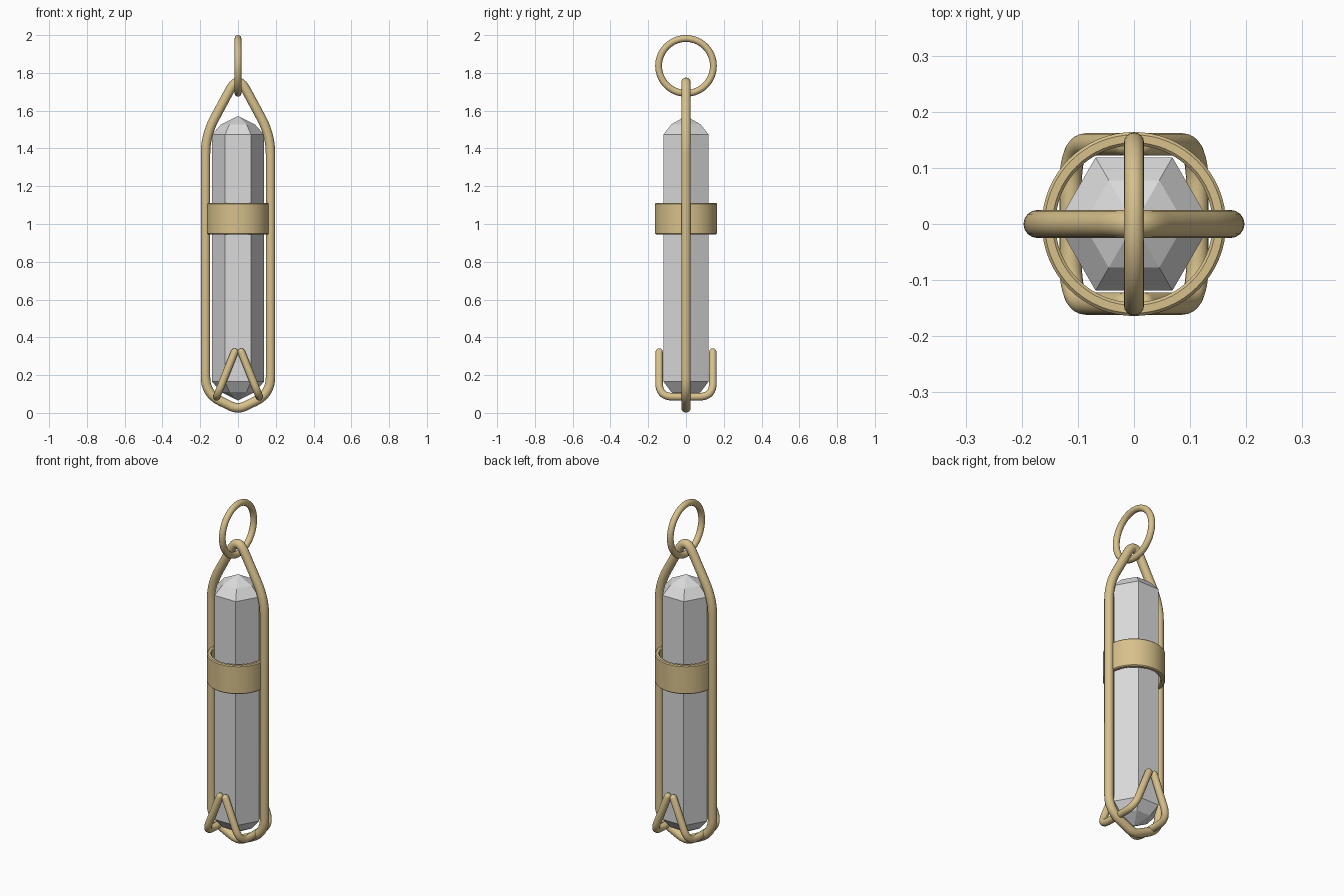
import bpy, bmesh, math
from mathutils import Vector

cube = bpy.data.objects.get("Cube")
if cube:
    bpy.data.objects.remove(cube, do_unlink=True)


def material(name, color):
    mat = bpy.data.materials.new(name)
    mat.use_nodes = True
    mat.diffuse_color = color
    mat.node_tree.nodes["Principled BSDF"].inputs["Base Color"].default_value = color
    return mat


gold = material("pale gold", (0.68, 0.53, 0.26, 1))
grey = material("crystal grey", (0.70, 0.70, 0.70, 1))


def finish(bm, name, mat, smooth=True):
    bmesh.ops.recalc_face_normals(bm, faces=bm.faces)
    mesh = bpy.data.meshes.new(name)
    bm.to_mesh(mesh)
    bm.free()
    mesh.materials.append(mat)
    obj = bpy.data.objects.new(name, mesh)
    bpy.context.collection.objects.link(obj)
    if smooth:
        bpy.ops.object.select_all(action='DESELECT')
        obj.select_set(True)
        bpy.context.view_layer.objects.active = obj
        bpy.ops.object.shade_smooth_by_angle(angle=math.radians(40))
    return obj


def lathe(name, profile, sides, mat, closed=False, smooth=True):
    """Revolve (radius, z) points about z; a zero radius makes a tip."""
    bm = bmesh.new()
    pts = [Vector((r, 0, z)) for r, z in profile]
    verts = [bm.verts.new(p) for p in pts]
    edges = [bm.edges.new(pair) for pair in zip(verts, verts[1:])]
    if closed:
        edges.append(bm.edges.new((verts[-1], verts[0])))
    bmesh.ops.spin(bm, geom=verts + edges, cent=(0, 0, 0), axis=(0, 0, 1),
                   angle=math.tau, steps=sides, use_duplicate=False)
    bmesh.ops.remove_doubles(bm, verts=bm.verts, dist=0.0005)
    return finish(bm, name, mat, smooth)


def rounded(corners, steps=10):
    """Open path whose inner corners (point, cut length) are rounded."""
    path = [Vector(corners[0][0])]
    for (a, _), (b, cut), (c, _) in zip(corners, corners[1:], corners[2:]):
        a, b, c = Vector(a), Vector(b), Vector(c)
        p, q = b + (a - b).normalized() * cut, b + (c - b).normalized() * cut
        for i in range(steps + 1):
            t = i / steps
            path.append(p * (1 - t) ** 2 + b * 2 * t * (1 - t) + q * t * t)
    path.append(Vector(corners[-1][0]))
    return path


def tube(name, path, radius, side_axis, closed=False, sides=16):
    """Sweep a round wire; side_axis is never parallel to the path."""
    bm = bmesh.new()
    n = len(path)
    rings = []
    for i, p in enumerate(path):
        before = path[i - 1] if i or closed else p
        after = path[(i + 1) % n] if i < n - 1 or closed else p
        along = (after - before).normalized()
        u = along.cross(Vector(side_axis)).normalized()
        v = along.cross(u)
        rings.append([bm.verts.new(p + radius * (u * math.cos(k * math.tau / sides)
                      + v * math.sin(k * math.tau / sides))) for k in range(sides)])
    pairs = list(zip(rings, rings[1:])) + ([(rings[-1], rings[0])] if closed else [])
    for r, s in pairs:
        for k in range(sides):
            j = (k + 1) % sides
            bm.faces.new((r[k], r[j], s[j], s[k]))
    if not closed:
        # Domed wire ends
        for ring, end, inner in ((rings[0], path[0], path[1]), (rings[-1], path[-1], path[-2])):
            out = (end - inner).normalized()
            last = ring
            for a in (0.5, 1.0):
                nxt = [bm.verts.new(end + (v.co - end) * math.cos(a) + out * radius * math.sin(a))
                       for v in ring]
                for k in range(sides):
                    j = (k + 1) % sides
                    bm.faces.new((last[k], last[j], nxt[j], nxt[k]))
                last = nxt
            tip = bm.verts.new(end + out * radius)
            for k in range(sides):
                bm.faces.new((last[k], last[(k + 1) % sides], tip))
    return finish(bm, name, gold)


# Hexagonal crystal with a faceted tip at each end
lathe("crystal", [(0, 0.065), (0.09, 0.11), (0.137, 0.165),
                  (0.137, 1.475), (0.09, 1.527), (0, 1.572)], 6, grey, smooth=False)

# Flat band around the middle, with eased edges
lathe("band", [(0.14, 0.95), (0.145, 0.945), (0.159, 0.945), (0.164, 0.95),
               (0.164, 1.107), (0.159, 1.112), (0.145, 1.112), (0.14, 1.107)],
      64, gold, closed=True)

# Wire frame loop, rounded on one half and mirrored
half = rounded([((0, 0, 1.79), 0), ((0.172, 0, 1.47), 0.1),
                ((0.172, 0, 0.1), 0.09), ((0, 0, 0.018), 0)])
top_arc = rounded([((-0.172, 0, 1.47), 0), ((0, 0, 1.79), 0.09), ((0.172, 0, 1.47), 0)])[1:-1]
low_arc = rounded([((0.172, 0, 0.1), 0), ((0, 0, 0.018), 0.04), ((-0.172, 0, 0.1), 0)])[1:-1]
right_half = half[1:-1]
left_half = [Vector((-p.x, p.y, p.z)) for p in reversed(right_half)]
tube("frame_wire", top_arc + right_half + low_arc + left_half, 0.025, (0, 1, 0), closed=True)

# Hanging ring through the top of the frame
circle = [Vector((0, 0.145 * math.cos(a * math.tau / 64), 1.837 + 0.145 * math.sin(a * math.tau / 64)))
          for a in range(64)]
tube("hanging_ring", circle, 0.018, (1, 0, 0), closed=True)

# Two cradle prongs passing under the crystal, leaning together at front and back
for side, name in ((1, "left_prong"), (-1, "right_prong")):
    top, low = side * 0.018, side * 0.113
    prong = rounded([((top, -0.142, 0.322), 0), ((low, -0.142, 0.085), 0.075),
                     ((low, 0.142, 0.085), 0.075), ((top, 0.142, 0.322), 0)])
    tube(name, prong, 0.02, (1, 0, 0))
